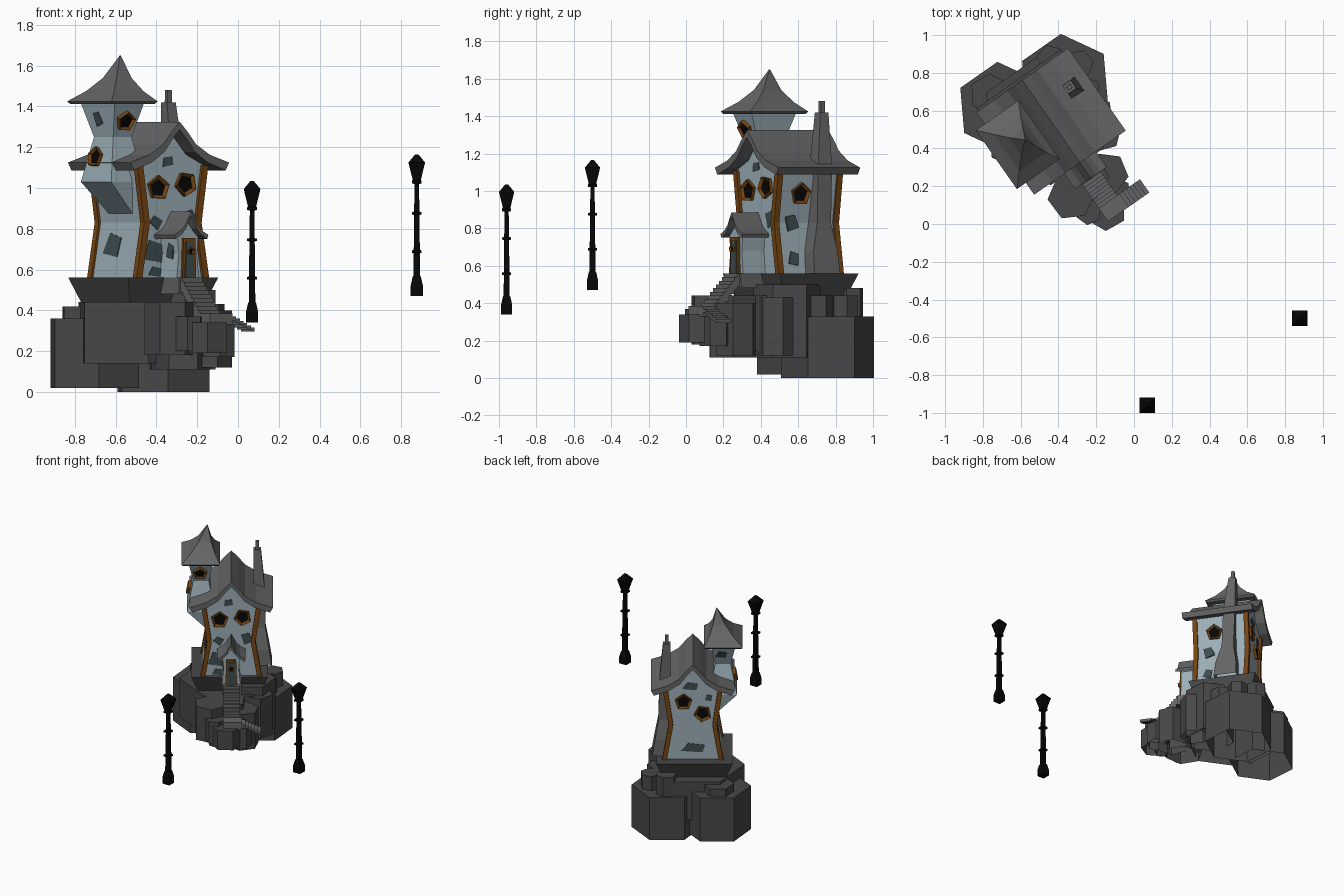
import bpy, bmesh
from math import radians, cos, sin, pi
from mathutils import Matrix, Vector

if "Cube" in bpy.data.objects:
    bpy.data.objects.remove(bpy.data.objects["Cube"])

TURN = Matrix.Rotation(radians(35), 4, 'Z')   # the house is turned on its rock
FLAT = Matrix.Identity(4)


def colour(name, r, g, b):
    m = bpy.data.materials.new(name)
    m.diffuse_color = (r, g, b, 1)
    m.use_nodes = True
    m.node_tree.nodes["Principled BSDF"].inputs["Base Color"].default_value = m.diffuse_color
    return m


WALL = colour("plaster", .33, .43, .48)
WOOD = colour("wood", .18, .06, .006)
PATCH = colour("bare_stone", .05, .075, .08)
BLACK = colour("black", .002, .002, .002)
ROCK = colour("rock", .065, .065, .065)
ROOF = colour("slate", .13, .13, .13)


def finish(name, bm, mats, matrix=TURN):
    bmesh.ops.recalc_face_normals(bm, faces=bm.faces)
    me = bpy.data.meshes.new(name)
    bm.to_mesh(me)
    bm.free()
    for m in mats:
        me.materials.append(m)
    ob = bpy.data.objects.new(name, me)
    ob.matrix_world = matrix
    bpy.context.collection.objects.link(ob)
    return ob


def loft(name, rings, mat, matrix=TURN, bottom=True):
    bm = bmesh.new()
    vs = [[bm.verts.new(p) for p in r] for r in rings]
    n = len(vs[0])
    for a, b in zip(vs, vs[1:]):
        for i in range(n):
            bm.faces.new((a[i], a[(i + 1) % n], b[(i + 1) % n], b[i]))
    if bottom:
        bm.faces.new(vs[0])
    bm.faces.new(vs[-1])
    return finish(name, bm, [mat], matrix)


def rect(x, y, hx, hy, z):
    return [(x - hx, y - hy, z), (x + hx, y - hy, z), (x + hx, y + hy, z), (x - hx, y + hy, z)]


def rects(name, specs, mat, matrix=TURN, bottom=True):
    return loft(name, [rect(*s) for s in specs], mat, matrix, bottom)


def box(name, x0, x1, y0, y1, z0, z1, mat):
    x, y, hx, hy = (x0 + x1) / 2, (y0 + y1) / 2, (x1 - x0) / 2, (y1 - y0) / 2
    return rects(name, [(x, y, hx, hy, z0), (x, y, hx, hy, z1)], mat)


def rock(name, x, y, r, z0, z1, rot=0, n=6):
    # open underneath
    ring = lambda z: [(x + r * cos(rot + 2 * pi * i / n), y + r * sin(rot + 2 * pi * i / n), z)
                      for i in range(n)]
    return loft(name, [ring(z0), ring(z1)], ROCK, bottom=False)


def extrude(name, half, cx, y0, y1, mat):
    # half profile (x, z), mirrored about cx and pushed from y0 to y1
    pts = half + [(-x, z) for x, z in reversed(half) if x > 0]
    return loft(name, [[(cx + x, y, z) for x, z in pts] for y in (y0, y1)], mat)


def gable_roof(name, cx, y0, y1, hw, apex, eave, thick):
    # sagging roof, a chain of strips over a concave curve
    curve = [(0, 1), (.17, .74), (.33, .45), (.61, .19), (1, 0)]
    top = [(t * hw, eave + f * (apex - eave)) for t, f in curve]
    low = [(x * .93, z - thick) for x, z in top]
    right = top + low[::-1]
    bm = bmesh.new()
    for s in (1, -1):
        a, b = [[bm.verts.new((cx + s * x, y, z)) for x, z in right] for y in (y0, y1)]
        n, k = len(a), len(top)
        for i in range(n - 1):
            bm.faces.new((a[i], a[i + 1], b[i + 1], b[i]))
        for i in range(k - 1):
            for e in (a, b):
                bm.faces.new((e[i], e[i + 1], e[n - 2 - i], e[n - 1 - i]))
    bmesh.ops.remove_doubles(bm, verts=bm.verts, dist=1e-5)
    return finish(name, bm, [ROOF])


def place(pos, normal, spin):
    q = Vector(normal).to_track_quat('Z', 'Y').to_matrix().to_4x4()
    return TURN @ Matrix.Translation(pos) @ q @ Matrix.Rotation(spin, 4, 'Z')


def window(name, pos, normal, r=.062, spin=.3):
    bm = bmesh.new()
    vs = [bm.verts.new((r * cos(2 * pi * i / 5), r * sin(2 * pi * i / 5), -.02)) for i in range(5)]
    ext = bmesh.ops.extrude_face_region(bm, geom=[bm.faces.new(vs)])["geom"]
    bmesh.ops.translate(bm, vec=(0, 0, .04), verts=[v for v in ext if isinstance(v, bmesh.types.BMVert)])
    front = [f for f in ext if isinstance(f, bmesh.types.BMFace)]
    bmesh.ops.inset_individual(bm, faces=front, thickness=r * .3)
    bmesh.ops.translate(bm, vec=(0, 0, -.012), verts=front[0].verts)
    front[0].material_index = 1
    return finish(name, bm, [WOOD, BLACK], place(pos, normal, spin))


def patch(name, pos, normal, w, h, spin=0):
    # uneven four-sided bit of bare stone
    shape = [(-.5, -.35), (.4, -.5), (.5, .3), (-.2, .5)]
    return loft(name, [[(x * w, y * h, z) for x, y in shape] for z in (-.008, .004)],
                PATCH, place(pos, normal, spin))


# Rock base
for i, r in enumerate([(-.22, .91, .24, .02, .36), (.135, .83, .25, 0, .33), (-.07, .72, .345, .14, .44),
                       (.085, .60, .18, .11, .50), (-.19, .31, .125, .18, .44), (-.08, .145, .11, .19, .34),
                       (.035, .30, .115, .12, .40), (.14, .50, .11, .12, .43), (.01, .19, .09, .17, .33),
                       (-.08, .36, .14, .11, .44), (-.16, .19, .07, .2, .37), (.14, .97, .075, .2, .48),
                       (.25, .86, .075, .2, .44), (-.23, 1.0, .11, .2, .42)]):
    rock(f"rock_{i + 1}", *r, rot=0 if i < 4 else i * .4)
rects("platform", [(-.06, .725, .225, .21, .44), (-.06, .725, .27, .255, .56)], ROCK, bottom=False)

# Stairs
for i in range(9):
    y, z = .345 - i * .019, .56 - i * .02
    box(f"upper_step_{i + 1}", -.105, .015, y - .019, y, z - .07, z, ROOF)
box("stair_landing", -.105, .03, .09, .176, .33, .385, ROOF)
for i in range(6):
    x, z = .03 + i * .022, .37 - i * .011
    box(f"lower_step_{i + 1}", x, x + .022, .09, .176, z - .02, z, ROOF)
box("door_step", -.115, .025, .34, .5, .48, .56, ROOF)

# House body, corner posts, roof
CX = -.048
extrude("house_walls", [(0, 1.27), (.09, 1.165), (.2, 1.11), (.16, .83), (.205, .56)], CX, .505, .895, WALL)
for sx in (-1, 1):
    for y in (.505, .895):
        rects("corner_post", [(CX + sx * h, y, .017, .017, z) for h, z in ((.2, .56), (.155, .83), (.195, 1.11))], WOOD)
gable_roof("house_roof", CX, .43, .963, .296, 1.325, 1.125, .038)

# Porch and door
extrude("porch_walls", [(0, .83), (.035, .785), (.062, .76), (.054, .68), (.066, .56)], CX, .36, .52, WALL)
gable_roof("porch_roof", CX, .33, .52, .102, .885, .77, .02)
rects("door_frame", [(CX, .36, .041, .013, .56), (CX, .36, .035, .013, .755)], WOOD)
rects("door", [(CX, .348, .027, .006, .56), (CX, .348, .022, .006, .735)], PATCH)
window("door_window", (CX, .345, .69), (0, -1, 0), r=.018)

# Tower growing out of the left wall
rects("tower_walls", [(-.17, .697, .04, .10, .87), (-.262, .697, .10, .13, 1.03), (-.262, .697, .055, .082, 1.25),
                      (-.264, .697, .09, .15, 1.43)], WALL)
rects("tower_roof", [(-.264, .697, .128, .178, 1.412), (-.264, .697, .138, .19, 1.425), (-.25, .697, .088, .12, 1.475),
                     (-.235, .697, .045, .058, 1.54), (-.217, .697, .002, .002, 1.65)], ROOF)

# Chimney
rects("chimney", [(.185, .755, .055, .085, .56), (.17, .757, .05, .078, .68), (.15, .765, .045, .045, .83),
                  (.15, .775, .04, .045, 1.13), (.136, .79, .026, .026, 1.42)], ROOF, bottom=False)
rects("chimney_pot", [(.136, .79, .013, .013, 1.40), (.136, .79, .012, .012, 1.48)], ROOF)

# Windows
FRONT, BACK, LEFT, RIGHT = (0, -1, 0), (0, 1, 0), (-1, 0, .16), (1, 0, -.14)
window("front_window_left", (-.131, .505, 1.0), FRONT)
window("front_window_right", (.033, .505, 1.02), FRONT, spin=.8)
window("back_window_left", (.018, .895, 1.01), BACK)
window("back_window_right", (-.118, .895, .92), BACK, spin=.8)
window("side_window", (.132, .65, .985), RIGHT)
window("tower_front_window", (-.27, .58, 1.33), (0, -1, -.4), r=.052)
window("tower_side_window", (-.339, .726, 1.15), (-1, 0, .2), r=.052)

# Bare stone patches
patch("front_patch_1", (-.155, .505, .69), FRONT, .12, .11)
patch("front_patch_2", (-.14, .505, .59), FRONT, .09, .05)
patch("front_patch_3", (.06, .505, .85), FRONT, .08, .09, .6)
patch("front_patch_4", (-.07, .505, 1.13), FRONT, .07, .05, .3)
patch("front_patch_5", (-.14, .505, .83), FRONT, .06, .07, 1.2)
patch("porch_patch", (CX - .057, .43, .69), (-1, 0, 0), .06, .08)
patch("side_patch_1", (.123, .60, .83), (1, 0, 0), .08, .09, .5)
patch("side_patch_2", (.145, .60, .64), (1, 0, .17), .07, .08)
patch("left_patch", (CX - .178, .75, .72), LEFT, .14, .12)
patch("back_patch_1", (-.05, .895, .65), BACK, .17, .07)
patch("back_patch_2", (-.03, .895, 1.13), BACK, .11, .06)
patch("back_patch_3", (-.16, .895, 1.04), BACK, .05, .05)
patch("tower_patch_back", (-.25, .815, 1.34), (0, 1, -.4), .08, .06)
patch("tower_patch_left", (-.336, .72, 1.34), (-1, 0, -.2), .06, .08, .5)

# Street lamps
LAMP = [(.030, 0), (.030, .05), (.020, .095), (.016, .10), (.015, .21), (.024, .212), (.024, .224), (.015, .226),
        (.013, .398), (.024, .40), (.024, .412), (.013, .414), (.011, .55), (.024, .552), (.024, .565),
        (.020, .57), (.041, .655), (.012, .69), (.008, .695)]
for name, x, y, z in (("lamp_left", .069, -.959, .34), ("lamp_right", .877, -.5, .47)):
    rects(name, [(x, y, h, h, z + dz) for h, dz in LAMP], BLACK, FLAT)
